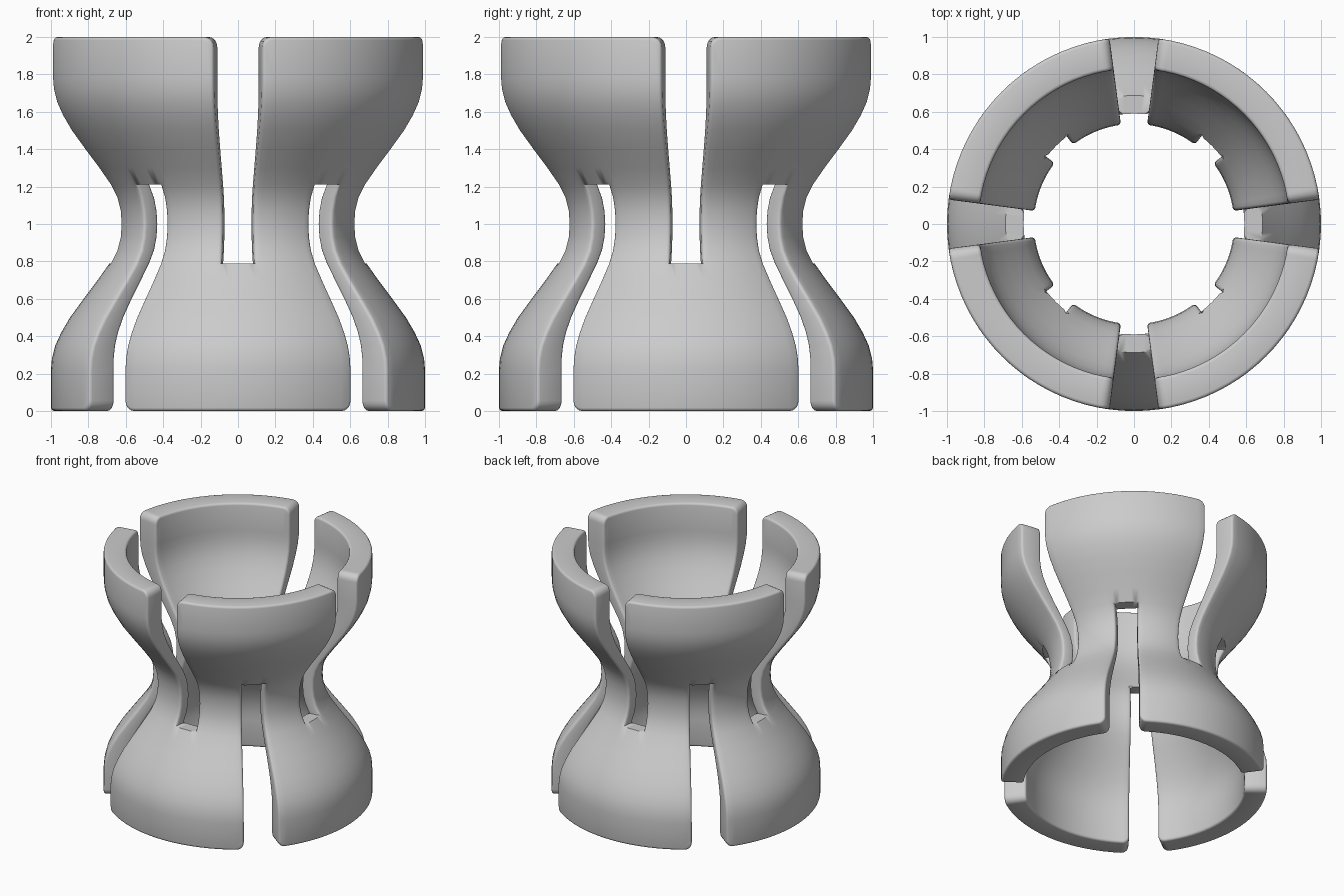
import bpy, bmesh, math

if "Cube" in bpy.data.objects:
    bpy.data.objects.remove(bpy.data.objects["Cube"])

# (distance from waist, outer radius, inner radius), mirrored about z = 1
PROFILE = [(0, .63, .535), (.07, .635, .54), (.14, .652, .557), (.21, .687, .59),
           (.3, .75, .645), (.4, .825, .708), (.5, .898, .765), (.58, .945, .80),
           (.65, .977, .82), (.72, .995, .829), (.78, 1, .83), (1, 1, .83)]
SEGS = 96
SLOT = math.radians(7.5)


def radius(z, col):
    d = min(abs(z - 1), 1)
    for a, b in zip(PROFILE, PROFILE[1:]):
        if d <= b[0] + 1e-6:
            t = (d - a[0]) / (b[0] - a[0])
            return a[col] + t * (b[col] - a[col])
    return PROFILE[-1][col]


def in_slot(theta, z):
    # top slots on the axes, bottom slots on the diagonals
    off = 0 if z > 1 else math.pi / 4
    q = math.pi / 2

    def near(o):
        return abs((theta - o + q / 2) % q - q / 2) < SLOT
    return (near(0) and z > .79) or (near(math.pi / 4) and z < 1.21)


def place(v, col):
    a = math.atan2(v.co.y, v.co.x)
    r = radius(v.co.z, col)
    v.co = (r * math.cos(a), r * math.sin(a), v.co.z)


bm = bmesh.new()
# slotted sheet on a unit cylinder
zs = [1 - p[0] for p in reversed(PROFILE)] + [1 + p[0] for p in PROFILE[1:]]
step = 2 * math.pi / SEGS
grid = [[bm.verts.new((math.cos(i * step), math.sin(i * step), z)) for i in range(SEGS)] for z in zs]
for j in range(len(zs) - 1):
    for i in range(SEGS):
        if not in_slot((i + .5) * step, (zs[j] + zs[j + 1]) / 2):
            k = (i + 1) % SEGS
            bm.faces.new((grid[j][i], grid[j][k], grid[j + 1][k], grid[j + 1][i]))
bmesh.ops.delete(bm, geom=[v for v in bm.verts if not v.link_faces], context='VERTS')

# rounded petal corners
corners = [v for v in bm.verts if len(v.link_edges) == 2]
bmesh.ops.bevel(bm, geom=corners, offset=.055, offset_type='OFFSET', segments=5,
                profile=.5, affect='VERTICES', clamp_overlap=False)

# inner skin, then walls joining the two skins
outer = list(bm.verts)
border = [e for e in bm.edges if e.is_boundary]
dup = bmesh.ops.duplicate(bm, geom=list(bm.verts) + list(bm.edges) + list(bm.faces))
twin = {v: dup['vert_map'][v] for v in outer}
rim = []
for e in border:
    a, b = e.verts
    bm.faces.new((a, b, twin[b], twin[a]))
    # slot ends stay sharp, every other rim edge is rounded
    z = (a.co.z + b.co.z) / 2
    if abs(a.co.z - b.co.z) > 1e-4 or z < .1 or z > 1.9:
        rim += [e, bm.edges.get((twin[a], twin[b]))]
for v in outer:
    place(twin[v], 2)
    place(v, 1)
bmesh.ops.recalc_face_normals(bm, faces=bm.faces)
bmesh.ops.bevel(bm, geom=rim, offset=.018, offset_type='OFFSET', segments=3,
                profile=.5, affect='EDGES', clamp_overlap=False)
bmesh.ops.recalc_face_normals(bm, faces=bm.faces)

me = bpy.data.meshes.new("slotted_sleeve")
bm.to_mesh(me)
bm.free()
ob = bpy.data.objects.new("slotted_sleeve", me)
bpy.context.collection.objects.link(ob)
mat = bpy.data.materials.new("grey")
mat.diffuse_color = (.6, .6, .6, 1)
mat.use_nodes = True
mat.node_tree.nodes["Principled BSDF"].inputs["Base Color"].default_value = mat.diffuse_color
me.materials.append(mat)
bpy.context.view_layer.objects.active = ob
ob.select_set(True)
bpy.ops.object.shade_smooth_by_angle(angle=math.radians(40))
